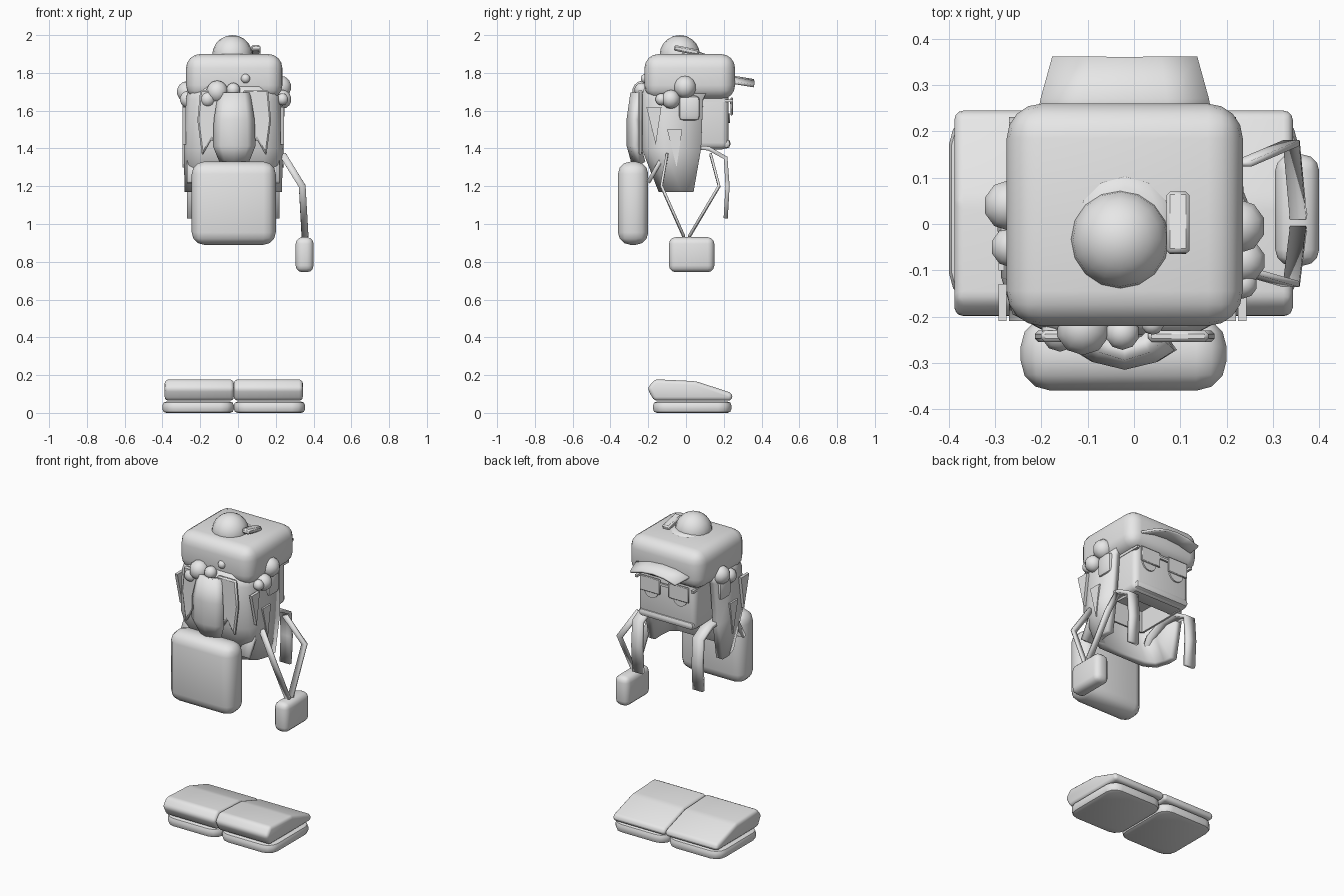
import bpy, bmesh, math
from mathutils import Vector, Matrix

cube = bpy.data.objects.get("Cube")
if cube:
    bpy.data.objects.remove(cube, do_unlink=True)

grey = bpy.data.materials.new("plain_grey")
grey.use_nodes = True
grey.diffuse_color = (0.8, 0.8, 0.8, 1)
grey.node_tree.nodes["Principled BSDF"].inputs["Base Color"].default_value = (0.8, 0.8, 0.8, 1)

MID = -0.02  # centre line of the worn parts


def finish(name, bm, angle=40, thick=0, offset=0):
    me = bpy.data.meshes.new(name)
    bm.to_mesh(me)
    bm.free()
    me.materials.append(grey)
    me.shade_smooth()
    me.set_sharp_from_angle(angle=math.radians(angle))
    ob = bpy.data.objects.new(name, me)
    bpy.context.collection.objects.link(ob)
    if thick:
        mod = ob.modifiers.new("thickness", "SOLIDIFY")
        mod.thickness, mod.offset = thick, offset
    return ob


def round_edges(bm, size, segs, edges=None):
    bmesh.ops.bevel(bm, geom=edges or bm.edges[:], offset=size, segments=segs,
                    profile=0.5, affect='EDGES', clamp_overlap=True)


def box(name, lo, hi, bevel=0, segs=3, tilt=0):
    lo, hi = Vector(lo), Vector(hi)
    bm = bmesh.new()
    bmesh.ops.create_cube(bm, size=1)
    mat = (Matrix.Translation((lo + hi) / 2) @ Matrix.Rotation(tilt, 4, 'X')
           @ Matrix.Diagonal((*(hi - lo), 1)))
    bm.transform(mat)
    if bevel:
        round_edges(bm, bevel, segs)
    return finish(name, bm)


def blob(name, pos, r, scale=(1, 1, 1), segs=12):
    bm = bmesh.new()
    bmesh.ops.create_uvsphere(bm, u_segments=segs, v_segments=segs // 2 + 2, radius=r)
    bm.transform(Matrix.Translation(pos) @ Matrix.Diagonal((*scale, 1)))
    return finish(name, bm, 60)


def prism(name, pts, depth, bevel=0, segs=2):
    """Extrude a closed 3D outline along the depth vector."""
    bm = bmesh.new()
    face = bm.faces.new([bm.verts.new(p) for p in pts])
    ext = bmesh.ops.extrude_face_region(bm, geom=[face])
    verts = [v for v in ext["geom"] if isinstance(v, bmesh.types.BMVert)]
    bmesh.ops.translate(bm, verts=verts, vec=depth)
    bmesh.ops.recalc_face_normals(bm, faces=bm.faces[:])
    if bevel:
        round_edges(bm, bevel, segs)
    return finish(name, bm)


def sheet(name, rows, thick, offset=0):
    """Skin rows of points and give the sheet a thickness."""
    bm = bmesh.new()
    grid = [[bm.verts.new(p) for p in row] for row in rows]
    for a, b in zip(grid, grid[1:]):
        for i in range(len(a) - 1):
            bm.faces.new((a[i], a[i + 1], b[i + 1], b[i]))
    return finish(name, bm, 45, thick, offset)


def ribbon(name, path, width, thick):
    w = Vector(width) / 2
    return sheet(name, [[Vector(p) - w, Vector(p) + w] for p in path], thick)


# Shoes: flat rounded sole plus a sloping padded upper
for side, x0, x1 in (("right", -0.4, -0.022), ("left", -0.022, 0.355)):
    bm = bmesh.new()
    bmesh.ops.create_cube(bm, size=1)
    bm.transform(Matrix.Translation(((x0 + x1) / 2, 0.033, 0.03))
                 @ Matrix.Diagonal((x1 - x0, 0.415, 0.06, 1)))
    upright = [e for e in bm.edges if abs(e.verts[0].co.z - e.verts[1].co.z) > 0.03]
    round_edges(bm, 0.07, 3, upright)
    rim = [e for e in bm.edges if abs(e.verts[0].co.z - e.verts[1].co.z) < 0.01]
    round_edges(bm, 0.02, 2, rim)
    finish(side + "_sole", bm)
    outline = [(-0.17, 0.065), (-0.205, 0.13), (-0.165, 0.178), (0.05, 0.168),
               (0.245, 0.105), (0.245, 0.065)]
    inset = 0.012
    prism(side + "_shoe_upper",
          [(x0 + (inset if x0 < -0.1 else 0), y, z) for y, z in outline],
          (x1 - x0 - inset, 0, 0), 0.04, 3)

# Backpack with straps over the shoulders
box("backpack", (-0.245, -0.36, 0.89), (0.2, -0.2, 1.33), 0.065, 3)
for side, x in (("right", -0.235), ("left", 0.185)):
    ribbon(side + "_shoulder_strap",
           [(x, -0.2, 1.22), (x, -0.12, 1.36), (x, 0, 1.41), (x, 0.12, 1.4),
            (x, 0.21, 1.35), (x, 0.22, 1.2), (x, 0.21, 1.03)], (0.07, 0, 0), 0.022)

# Hip pouch hanging from two cords
box("pouch", (0.305, -0.09, 0.745), (0.4, 0.15, 0.93), 0.035, 3)
for name, ys in (("back_cord", (-0.1, -0.13, -0.01)), ("front_cord", (0.13, 0.175, 0.015))):
    ribbon(name, [(x, y, z) for x, y, z in zip((0.235, 0.34, 0.355), ys, (1.37, 1.2, 0.93))],
           (0.035, 0, 0.01), 0.013)

# Head, hollow underneath
bm = bmesh.new()
bmesh.ops.create_cube(bm, size=1)
bm.transform(Matrix.Translation((MID, 0.02, 1.57)) @ Matrix.Diagonal((0.4, 0.41, 0.35, 1)))
round_edges(bm, 0.035, 3)
bm.normal_update()
floor = min(bm.faces, key=lambda f: f.calc_center_median().z)
bmesh.ops.inset_region(bm, faces=[floor], thickness=0.01)
bmesh.ops.translate(bm, verts=floor.verts[:], vec=(0, 0, 0.13))
finish("head", bm)
box("chin_band", (MID - 0.19, 0.09, 1.4), (MID + 0.19, 0.235, 1.45), 0.02, 2)

# Cap, brim and pompom
box("cap", (-0.275, -0.22, 1.66), (0.235, 0.26, 1.9), 0.075, 4)
sheet("cap_brim", [[(MID + s * w, y, z + 0.03 * (1 - s * s)) for s in (-1, -0.5, 0, 0.5, 1)]
                   for y, w, z in ((0.22, 0.19, 1.75), (0.27, 0.18, 1.745), (0.36, 0.155, 1.73))],
      0.014)
blob("pompom", (-0.03, -0.033, 1.893), 0.107, segs=16)
blob("pompom_base", (-0.02, 0.0, 1.89), 0.11, (1, 1, 0.25))
box("pompom_clip", (0.07, -0.065, 1.905), (0.12, 0.07, 1.935), 0.008, 1, -0.2)

# Hair shell wrapping sides and back
rows = []
for z, w, back, front in ((1.74, 0.235, -0.215, 0.13), (1.66, 0.25, -0.24, 0.09),
                          (1.4, 0.262, -0.235, 0.08), (1.17, 0.258, -0.145, 0.04)):
    half = [(w, front), (w, back + 0.12), (w - 0.025, back + 0.04), (w - 0.1, back)]
    ring = half + [(-x, y) for x, y in reversed(half)]
    rows.append([(x - 0.025, y, z) for x, y in ring])
sheet("hair_shell", rows, 0.045, -1)

# Locks lying on the back of the hair
sheet("back_lock", [[(MID + s * w, y + 0.035 * s * s, z) for s in (-1, -0.6, 0, 0.6, 1)]
                    for z, w, y in ((1.69, 0.06, -0.255), (1.55, 0.085, -0.275),
                                    (1.42, 0.09, -0.275), (1.33, 0.05, -0.25))], 0.04, -1)
for s, side in ((-1, "right"), (1, "left")):
    prism(side + "_back_lock",
          [(MID + s * x, -0.23, z) for x, z in
           ((0.05, 1.71), (0.18, 1.71), (0.195, 1.55), (0.17, 1.36), (0.12, 1.45), (0.06, 1.35))],
          (0, -0.025, 0), 0.008, 1)
    for i, (y, z) in enumerate(((-0.17, 1.62), (-0.06, 1.5))):
        x = -0.025 + s * 0.25
        prism(f"{side}_side_lock_{i + 1}",
              [(x, y - 0.04, z), (x, y + 0.04, z), (x, y + 0.01, z - 0.2)], (s * 0.018, 0, 0))

# Flower clusters around the cap
flowers = {
    "back": [(-0.16, -0.235, 1.66, 0.042), (-0.11, -0.225, 1.7, 0.06), (-0.025, -0.235, 1.71, 0.038),
             (0.04, -0.215, 1.77, 0.025)],
    "left": [(0.225, -0.005, 1.725, 0.06), (0.235, -0.08, 1.66, 0.05), (0.235, -0.13, 1.66, 0.032)],
    "right": [(-0.27, 0.04, 1.7, 0.056), (-0.265, -0.05, 1.66, 0.045)]}
for place, spots in flowers.items():
    for i, (x, y, z, r) in enumerate(spots):
        blob(f"{place}_flower_{i + 1}", (x, y, z), r, segs=10)
for s, side in ((-1, "right"), (1, "left")):
    x = -0.025 + s * 0.24
    box(side + "_ear_pad", (x - 0.03, -0.04, 1.545), (x + 0.03, 0.075, 1.68), 0.025, 2)

# Glasses: square lenses, half round eyes below, bridge and arms
for s, side in ((-1, "right"), (1, "left")):
    x = MID + s * 0.1
    box(side + "_lens", (x - 0.07, 0.236, 1.575), (x + 0.07, 0.248, 1.67), 0.004, 1)
    arc = [math.pi * (1 + i / 8) for i in range(9)]
    prism(side + "_eye", [(x + 0.05 * math.cos(a), 0.22, 1.585 + 0.05 * math.sin(a)) for a in arc],
          (0, 0.014, 0))
    arm = MID + s * 0.195
    box(side + "_glasses_arm", (arm - 0.008, 0.07, 1.645), (arm + 0.008, 0.248, 1.66))
box("glasses_bridge", (MID - 0.04, 0.234, 1.635), (MID + 0.04, 0.246, 1.65))
